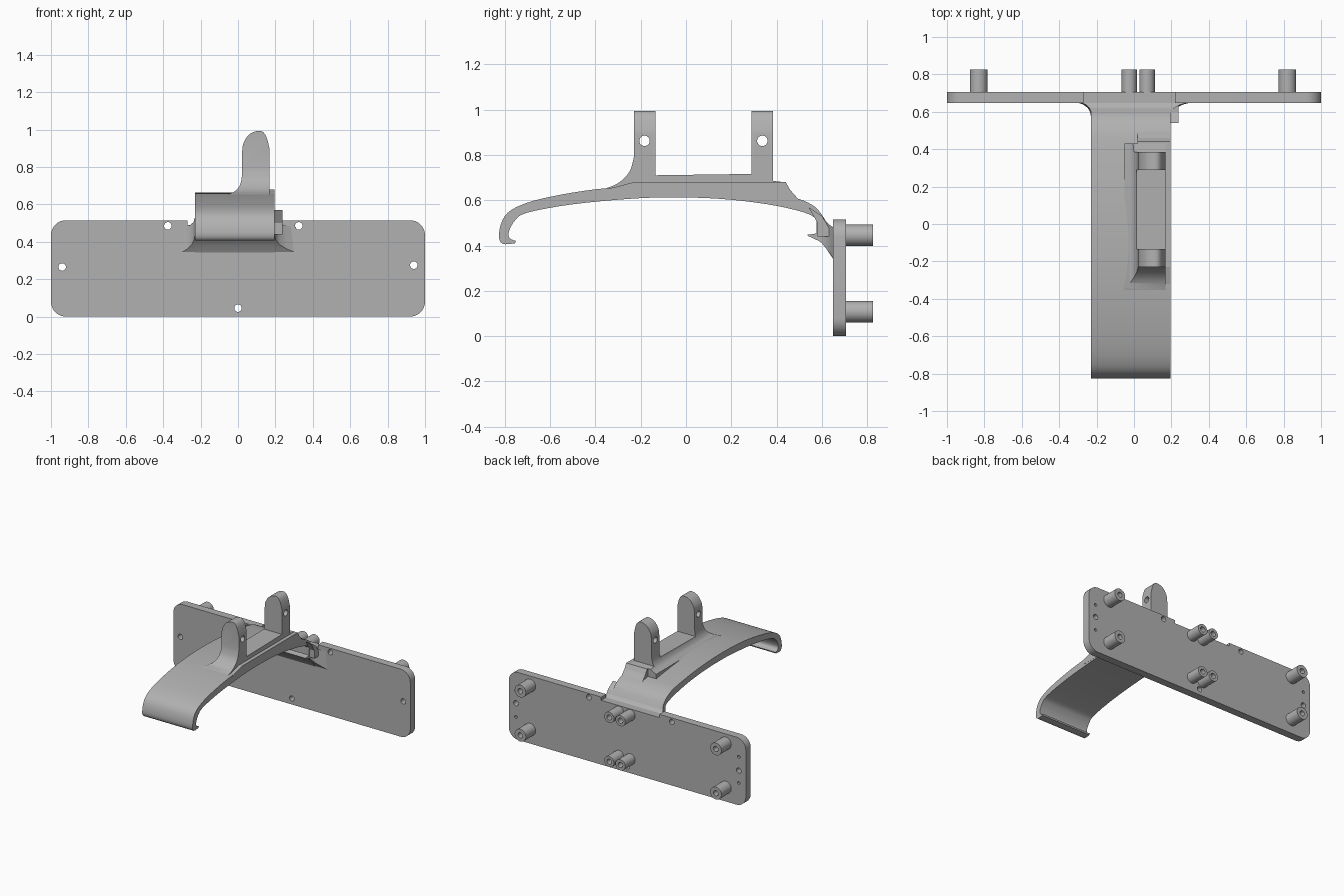
import bpy, bmesh, math
from mathutils import Vector, Matrix

old = bpy.data.objects.get("Cube")
if old:
    bpy.data.objects.remove(old)

GREY = (0.44, 0.44, 0.44, 1)
mat = bpy.data.materials.new("plain grey")
mat.use_nodes = True
mat.diffuse_color = GREY
mat.node_tree.nodes["Principled BSDF"].inputs["Base Color"].default_value = GREY


def finish(name, bm):
    bmesh.ops.recalc_face_normals(bm, faces=bm.faces)
    mesh = bpy.data.meshes.new(name)
    bm.to_mesh(mesh)
    bm.free()
    ob = bpy.data.objects.new(name, mesh)
    bpy.context.collection.objects.link(ob)
    mesh.materials.append(mat)
    return ob


def extrude(name, pts, axis, lo, hi):
    """Prism from a (y, z) profile along x or an (x, z) profile along y."""
    bm = bmesh.new()
    place = (lambda p: (lo, p[0], p[1])) if axis == "x" else (lambda p: (p[0], lo, p[1]))
    face = bm.faces.new([bm.verts.new(place(p)) for p in pts])
    new = bmesh.ops.extrude_face_region(bm, geom=[face])["geom"]
    step = Vector((hi - lo, 0, 0)) if axis == "x" else Vector((0, hi - lo, 0))
    bmesh.ops.translate(bm, vec=step, verts=[v for v in new if isinstance(v, bmesh.types.BMVert)])
    return finish(name, bm)


def spline(pts, n=4):
    """Smooth curve through the points."""
    p = [Vector(q) for q in [pts[0], *pts, pts[-1]]]
    out = []
    for a, b, c, d in zip(p, p[1:], p[2:], p[3:]):
        for i in range(n):
            t = i / n
            out.append(0.5 * (2 * b + (c - a) * t + (2 * a - 5 * b + 4 * c - d) * t * t
                              + (3 * b - a - 3 * c + d) * t ** 3))
    return out + [p[-1]]


def cylinders(name, axis, rods):
    """Rods (x, y, z, radius, length) along one axis, in one object."""
    bm = bmesh.new()
    turn = Matrix.Rotation(math.pi / 2, 4, "X" if axis == "y" else "Y")
    for x, y, z, r, length in rods:
        bmesh.ops.create_cone(bm, cap_ends=True, segments=32, radius1=r, radius2=r, depth=length,
                              matrix=Matrix.Translation((x, y, z)) @ turn)
    return finish(name, bm)


def boolean(ob, tool, operation="DIFFERENCE"):
    mod = ob.modifiers.new("cut", "BOOLEAN")
    mod.operation, mod.object, mod.solver = operation, tool, "EXACT"
    bpy.context.view_layer.objects.active = ob
    bpy.ops.object.modifier_apply(modifier=mod.name)
    bpy.data.objects.remove(tool)


def smooth(ob, angle=30):
    bpy.ops.object.select_all(action="DESELECT")
    ob.select_set(True)
    bpy.context.view_layer.objects.active = ob
    bpy.ops.object.shade_smooth_by_angle(angle=math.radians(angle))


# Rounded back plate with a shallow notch where the arm meets it
TOP, R = 0.515, 0.08
outline = []
for cx, cz, start in [(1 - R, R, -90), (1 - R, TOP - R, 0), (R - 1, TOP - R, 90), (R - 1, R, 180)]:
    for i in range(9):
        a = math.radians(start + i * 90 / 8)
        outline.append((cx + R * math.cos(a), cz + R * math.sin(a)))
    if start == 0:
        outline += [(0.22, TOP), (0.22, 0.49), (-0.27, 0.49), (-0.27, TOP)]
plate = extrude("back_plate", outline, "y", 0.648, 0.707)
holes = [(-0.375, 0.485), (0.325, 0.485), (-0.94, 0.265), (0.94, 0.275), (0, 0.045)]
rods = [(x, 0.68, z, 0.02, 0.2) for x, z in holes]
rods += [(s * 0.94, 0.707, 0.27 + d, 0.011, 0.03) for s in (-1, 1) for d in (-0.1, 0.1)]
boolean(plate, cylinders("plate_cutter", "y", rods))
smooth(plate)

# Hollow standoffs on the rear of the plate
for x in (-0.83, -0.025, 0.07, 0.82):
    for level, z in (("lower", 0.108), ("upper", 0.445)):
        r = 0.047 if abs(x) > 0.5 else 0.041
        post = cylinders(level + "_standoff", "y", [(x, 0.762, z, r, 0.128)])
        boolean(post, cylinders("bore", "y", [(x, 0.8, z, 0.02, 0.16)]))
        smooth(post)

# Curved arm with a hooked front lip
outer = [(-0.755, 0.41), (-0.81, 0.408), (-0.826, 0.45), (-0.8, 0.53), (-0.73, 0.578), (-0.6, 0.615),
         (-0.4, 0.648), (-0.2, 0.662), (0, 0.662), (0.2, 0.65), (0.4, 0.625), (0.5, 0.605),
         (0.57, 0.57), (0.61, 0.52), (0.635, 0.48), (0.66, 0.475)]
inner = [(0.66, 0.32), (0.64, 0.355), (0.6, 0.41), (0.56, 0.432), (0.535, 0.447), (0.575, 0.455),
         (0.585, 0.49), (0.55, 0.535), (0.4, 0.575), (0.2, 0.602), (0, 0.612), (-0.22, 0.608),
         (-0.5, 0.582), (-0.7, 0.545), (-0.755, 0.51), (-0.782, 0.46), (-0.778, 0.432), (-0.75, 0.42)]
arm = extrude("curved_arm", spline(outer) + spline(inner), "x", -0.23, 0.195)
smooth(arm, 35)

# Flared root blending the arm into the plate
sections = [(0.575, -0.23, 0.195, 0.435, 0.55), (0.6, -0.235, 0.202, 0.41, 0.53),
            (0.62, -0.247, 0.222, 0.385, 0.505), (0.638, -0.27, 0.26, 0.362, 0.488),
            (0.655, -0.315, 0.325, 0.335, 0.478)]
bm = bmesh.new()
rings = [[bm.verts.new(p) for p in ((a + 0.0, y, lo), (b, y, lo), (b - 0.2 * (y - 0.575), y, hi),
                                    (a + 0.2 * (y - 0.575), y, hi))]
         for y, a, b, lo, hi in sections]
for r0, r1 in zip(rings, rings[1:]):
    for i in range(4):
        bm.faces.new((r0[i], r0[i - 1], r1[i - 1], r1[i]))
bm.faces.new(rings[0])
bm.faces.new(rings[-1])
smooth(finish("arm_root", bm), 35)
extrude("side_gusset", [(0.54, 0.57), (0.6, 0.53), (0.63, 0.48), (0.65, 0.44), (0.58, 0.44), (0.58, 0.5)],
        "x", 0.19, 0.238)

# Raised pad along the arm
extrude("raised_pad", [(-0.36, 0.645), (-0.23, 0.68), (0.44, 0.68), (0.46, 0.645), (0.5, 0.6),
                       (0.4, 0.59), (0.2, 0.62), (-0.3, 0.62)], "x", 0.02, 0.196)

# Twin lugs: side profile intersected with a rounded, filleted front profile
fillet = spline([(-0.37, 0.647), (-0.3, 0.675), (-0.25, 0.725), (-0.23, 0.79)])
side = [tuple(p) for p in fillet]
side += [(-0.23, 1.1), (-0.135, 1.1), (-0.135, 0.71), (0.29, 0.716), (0.29, 1.1), (0.385, 1.1),
         (0.385, 0.685), (0.43, 0.68), (0.43, 0.61), (-0.35, 0.63)]
lugs = extrude("twin_lugs", side, "x", -0.1, 0.3)
left = spline([(-0.05, 0.655), (-0.01, 0.675), (0.013, 0.71), (0.022, 0.76)])
crown = spline([(0.022, 0.88), (0.03, 0.93), (0.065, 0.978), (0.12, 0.993), (0.15, 0.965), (0.168, 0.9)])
front = left + crown + [(0.168, 0.55), (-0.05, 0.55)]
boolean(lugs, extrude("lug_shape", front, "y", -0.6, 0.6), "INTERSECT")
boolean(lugs, cylinders("lug_bore", "x", [(0.1, y, 0.862, 0.023, 0.5) for y in (-0.183, 0.337)]))
smooth(lugs, 35)
